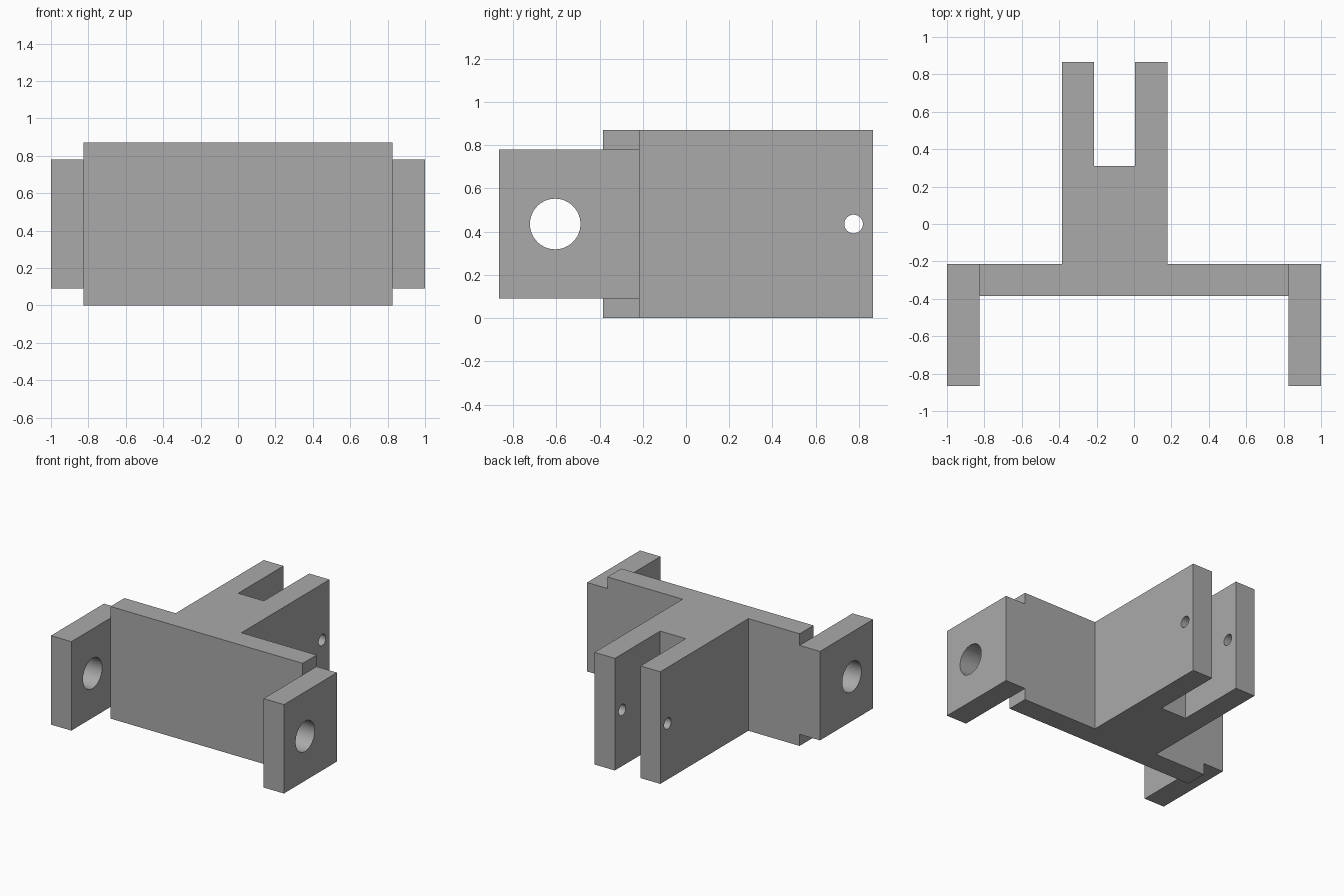
import bpy
import bmesh
from math import pi, radians

if "Cube" in bpy.data.objects:
    bpy.data.objects.remove(bpy.data.objects["Cube"], do_unlink=True)

grey = bpy.data.materials.new("plain grey")
grey.use_nodes = True
colour = (0.4, 0.4, 0.4, 1)
grey.diffuse_color = colour
grey.node_tree.nodes["Principled BSDF"].inputs["Base Color"].default_value = colour

HEIGHT = 0.87
MID = HEIGHT / 2
BACK = -0.215       # rear face of the cross plate
INNER = 0.825       # inner face of each side arm


def extrude_outline(name, outline, z0, z1):
    """Solid prism from a plan outline."""
    bm = bmesh.new()
    face = bm.faces.new([bm.verts.new((x, y, z0)) for x, y in outline])
    top = bmesh.ops.extrude_face_region(bm, geom=[face])["geom"]
    bmesh.ops.translate(bm, vec=(0, 0, z1 - z0),
                        verts=[v for v in top if isinstance(v, bmesh.types.BMVert)])
    bmesh.ops.recalc_face_normals(bm, faces=bm.faces)
    mesh = bpy.data.meshes.new(name)
    bm.to_mesh(mesh)
    bm.free()
    mesh.materials.append(grey)
    obj = bpy.data.objects.new(name, mesh)
    bpy.context.collection.objects.link(obj)
    return obj


def combine(target, tool, operation):
    """Apply a boolean and discard the tool object."""
    bpy.context.view_layer.objects.active = target
    mod = target.modifiers.new("combine", "BOOLEAN")
    mod.operation, mod.object, mod.solver = operation, tool, "EXACT"
    bpy.ops.object.modifier_apply(modifier=mod.name)
    bpy.data.objects.remove(tool, do_unlink=True)


def drill(target, y, radius):
    """Round hole along x through every wall it meets."""
    bpy.ops.mesh.primitive_cylinder_add(vertices=64, radius=radius, depth=3,
                                        location=(0, y, MID), rotation=(0, pi / 2, 0))
    cutter = bpy.context.object
    cutter.data.materials.append(grey)
    combine(target, cutter, "DIFFERENCE")


# Cross plate with the slotted rear stem
bracket = extrude_outline("bracket", [
    (-INNER, -0.385), (INNER, -0.385), (INNER, BACK),
    (0.18, BACK), (0.18, 0.865), (0.005, 0.865), (0.005, 0.31),
    (-0.215, 0.31), (-0.215, 0.865), (-0.385, 0.865),
    (-0.385, BACK), (-INNER, BACK)], 0, HEIGHT)

# Side arms, shorter than the plate and reaching forward
for side, name in ((1, "left_arm"), (-1, "right_arm")):
    arm = extrude_outline(name, [
        (side * x, y) for x, y in
        ((INNER, -0.865), (1, -0.865), (1, BACK), (INNER, BACK))],
        MID - 0.345, MID + 0.345)
    combine(bracket, arm, "UNION")

# Large arm holes and small fork holes
drill(bracket, -0.605, 0.117)
drill(bracket, 0.775, 0.043)

bpy.ops.object.select_all(action="DESELECT")
bracket.select_set(True)
bpy.context.view_layer.objects.active = bracket
bpy.ops.object.shade_smooth_by_angle(angle=radians(30))
